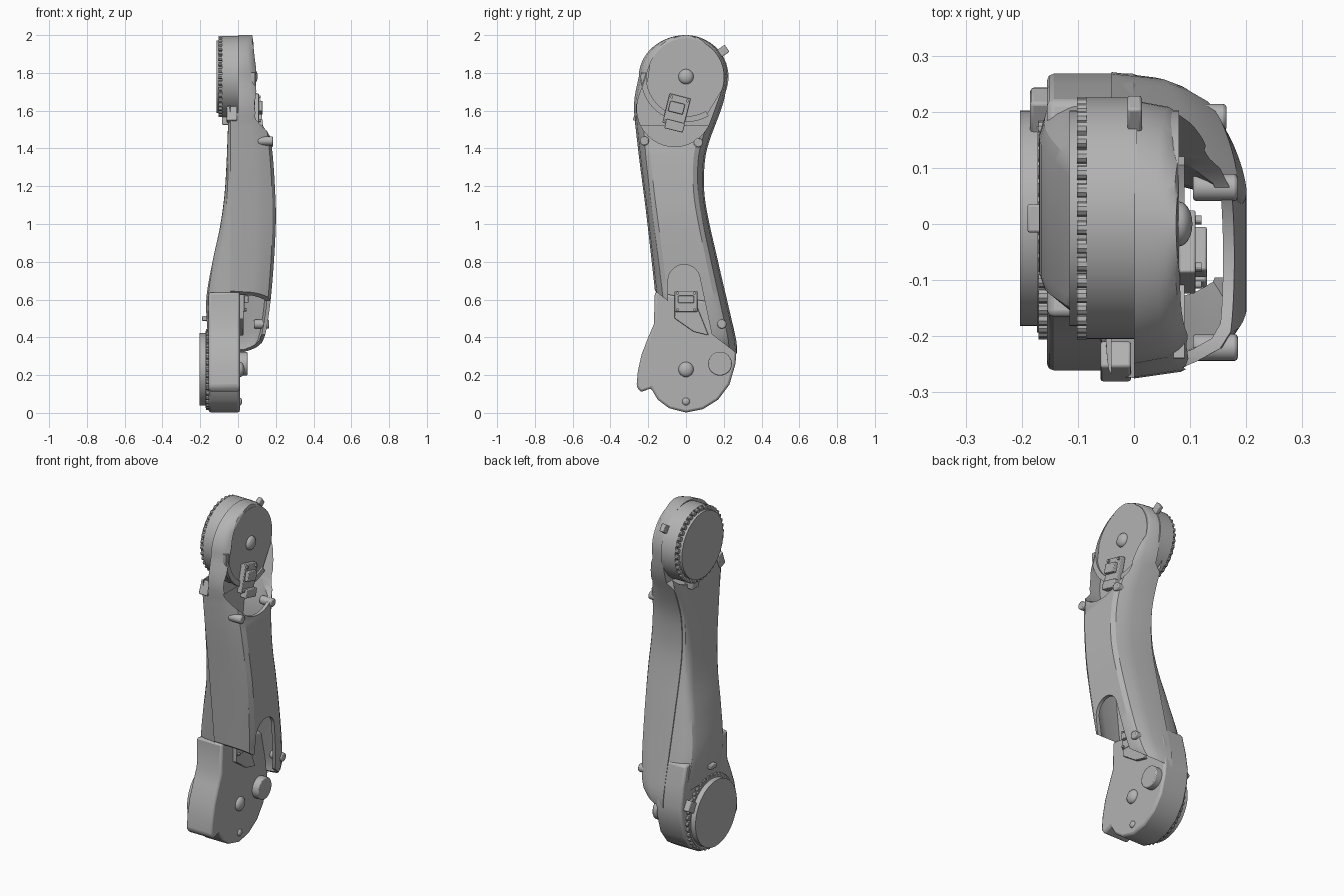
import bpy, bmesh, math
from mathutils import Vector
from mathutils.geometry import convex_hull_2d

old = bpy.data.objects.get("Cube")
if old:
    bpy.data.objects.remove(old, do_unlink=True)

grey = bpy.data.materials.new("machined_grey")
grey.use_nodes = True
grey.diffuse_color = (0.45, 0.45, 0.45, 1)
grey.node_tree.nodes["Principled BSDF"].inputs["Base Color"].default_value = grey.diffuse_color


def finish(name, bm, bevel=0.0):
    """Turn a bmesh into a shaded object with optional bevel."""
    bmesh.ops.recalc_face_normals(bm, faces=bm.faces)
    mesh = bpy.data.meshes.new(name)
    bm.to_mesh(mesh)
    bm.free()
    mesh.materials.append(grey)
    obj = bpy.data.objects.new(name, mesh)
    bpy.context.collection.objects.link(obj)
    if bevel:
        mod = obj.modifiers.new("bevel", 'BEVEL')
        mod.width = bevel
        mod.segments = 2
        mod.limit_method = 'ANGLE'
    smooth(obj)
    return obj


def activate(obj):
    bpy.ops.object.select_all(action='DESELECT')
    obj.select_set(True)
    bpy.context.view_layer.objects.active = obj


def smooth(obj):
    activate(obj)
    bpy.ops.object.shade_smooth_by_angle(angle=math.radians(30))


def bridge(bm, rings):
    """Skin a list of equal point rings and cap both ends."""
    loops = [[bm.verts.new(p) for p in ring] for ring in rings]
    count = len(loops[0])
    for low, high in zip(loops, loops[1:]):
        for i in range(count):
            j = (i + 1) % count
            bm.faces.new((low[i], low[j], high[j], high[i]))
    bm.faces.new(loops[0])
    bm.faces.new(loops[-1])


def prism(name, points, x0, x1, bevel=0.0):
    """Extrude a side outline of (y, z) points across x."""
    bm = bmesh.new()
    bridge(bm, [[(x, y, z) for y, z in points] for x in (x0, x1)])
    return finish(name, bm, bevel)


def circle(y, z, r, count=64):
    angles = [math.tau * i / count for i in range(count)]
    return [(y + r * math.cos(a), z + r * math.sin(a)) for a in angles]


def rect(y, z, w, h, turn=0):
    c, s = math.cos(math.radians(turn)), math.sin(math.radians(turn))
    corners = [(-w / 2, -h / 2), (w / 2, -h / 2), (w / 2, h / 2), (-w / 2, h / 2)]
    return [(y + a * c - b * s, z + a * s + b * c) for a, b in corners]


def hull(points):
    return [points[i] for i in convex_hull_2d([Vector(p) for p in points])]


def cut(obj, cutter):
    mod = obj.modifiers.new("cut", 'BOOLEAN')
    mod.operation = 'DIFFERENCE'
    mod.solver = 'EXACT'
    mod.object = cutter
    activate(obj)
    bpy.ops.object.modifier_move_to_index(modifier="cut", index=0)
    bpy.ops.object.modifier_apply(modifier="cut")
    bpy.data.objects.remove(cutter, do_unlink=True)


def curve(keys, z):
    """Smooth interpolation through (z, value) keys."""
    if z <= keys[0][0]:
        return keys[0][1]
    for i in range(len(keys) - 1):
        (z0, a), (z1, b) = keys[i], keys[i + 1]
        if z <= z1:
            before, after = keys[max(i - 1, 0)], keys[min(i + 2, len(keys) - 1)]
            m0 = (b - before[1]) / (z1 - before[0]) * (z1 - z0)
            m1 = (after[1] - a) / (after[0] - z0) * (z1 - z0)
            t = (z - z0) / (z1 - z0)
            return ((1 + 2 * t) * (1 - t) ** 2 * a + t * (1 - t) ** 2 * m0
                    + t * t * (3 - 2 * t) * b + t * t * (t - 1) * m1)
    return keys[-1][1]


# Edges of the arm along its height
HEAD, FOOT = (0.01, 1.78), (0.01, 0.23)
front_edge = [(0.3, -0.13), (0.65, -0.165), (1.05, -0.21), (1.45, -0.26), (1.64, -0.275), (1.78, -0.25)]
rear_edge = [(0.3, 0.268), (0.36, 0.27), (0.5, 0.24), (0.8, 0.17), (1.1, 0.105), (1.25, 0.095),
             (1.4, 0.112), (1.65, 0.2), (1.78, 0.22)]
outer_face = [(0.3, 0.06), (0.36, 0.12), (0.43, 0.148), (0.65, 0.178), (1.0, 0.2), (1.2, 0.195),
              (1.4, 0.18), (1.6, 0.15), (1.8, 0.108), (2.0, 0.075)]
inner_face = [(0.4, -0.16), (0.6, -0.168), (0.8, -0.135), (1.0, -0.093), (1.2, -0.068), (1.6, -0.05)]


def edges(z):
    s = math.sqrt(max(0, 1 - max(0, (z - HEAD[1]) / 0.22) ** 2))
    return curve(front_edge, z) * s, curve(rear_edge, z) * s


def loft(name, heights, base, face, inset=0.0):
    """Shell section with chamfered corners, swept up the arm."""
    rings = []
    for z in heights:
        y0, y1 = edges(z)
        y0, y1 = y0 + inset, y1 - inset
        x0, x1 = base(z), face(z)
        depth = x1 - x0
        half = [(0, 0), (0.55, 0.03), (0.75, 0.07), (0.93, 0.13), (1, 0.22)]
        side = [(x0 + depth * d, (y1 - y0) * k * 0.8) for d, k in half]
        rings.append([(x, y0 + k, z) for x, k in side] + [(x, y1 - k, z) for x, k in reversed(side)])
    bm = bmesh.new()
    bridge(bm, rings)
    return finish(name, bm)


def span(a, b, count):
    return [a + (b - a) * i / (count - 1) for i in range(count)]


# Outer cover: hollow, open at the head pocket and along its lower edge
heights = span(0.3, HEAD[1], 40) + [HEAD[1] + 0.2199 * math.sin(t) for t in span(0.1, math.pi / 2, 14)]
cover = loft("outer_cover", heights, lambda z: -0.04 if z < 1.57 else 0.0, lambda z: curve(outer_face, z))
cut(cover, loft("cavity", span(0.25, 1.52, 30), lambda z: -0.02,
                lambda z: curve(outer_face, z) - 0.02, 0.022))
pocket = hull(circle(0, 1.78, 0.202) + circle(-0.06, 1.61, 0.2))
cut(cover, prism("pocket", pocket, 0.02, 0.4))
cut(cover, prism("lower_edge", [(-0.4, 0.825), (0.4, 0.215), (0.4, 0), (-0.4, 0)], -0.1, 0.4))
arch = hull(circle(-0.01, 0.7, 0.085) + [(-0.095, 0.5), (0.14, 0.4), (0, 0.4)])
cut(cover, prism("arch", arch, 0.0, 0.4))
smooth(cover)

# Inner cover, cleared around the head drum
back = loft("inner_cover", span(0.42, 1.63, 36), lambda z: -0.04, lambda z: curve(inner_face, z), 0.006)
cut(back, prism("clearance", circle(*HEAD, 0.235), -0.5, 0.5))
smooth(back)

# Foot casting with its notched front lip
foot = [(-0.165, 0.64), (-0.17, 0.47), (-0.2, 0.4), (-0.235, 0.31), (-0.255, 0.22), (-0.262, 0.14),
        (-0.24, 0.11), (-0.185, 0.13), (-0.15, 0.07), (-0.09, 0.025), (0, 0.002), (0.09, 0.02),
        (0.17, 0.07), (0.23, 0.15), (0.262, 0.26), (0.268, 0.34), (0.25, 0.45), (0.22, 0.57)]
prism("foot_casting", foot, -0.155, 0.01, 0.012)

# Head: floor of the pocket, housing ring and sweeping arc rail
floor = []
for y, z in pocket:
    d = math.hypot(y, z - 1.78)
    k = min(1, 0.235 / d)
    floor.append((y * k, 1.78 + (z - 1.78) * k))
prism("head_floor", floor, 0.0, 0.08)
prism("head_housing", circle(*HEAD, 0.215), -0.085, 0.005)
arc = [math.radians(a) for a in span(175, 300, 24)]
rail = [(r * math.cos(a), 1.78 + r * math.sin(a)) for r, run in ((0.21, arc), (0.24, arc[::-1])) for a in run]
prism("arc_rail", rail, 0.07, 0.09)


def drum(name, centre, face, base, tooth):
    """Round joint face with a ring of small teeth."""
    prism(name + "_drum", circle(*centre, 0.192), face, base)
    prism(name + "_rim", circle(*centre, 0.203), face + 0.03, base)
    bm = bmesh.new()
    for y, z in circle(*centre, 0.203, 38):
        bridge(bm, [[(x, a, b) for a, b in circle(y, z, 0.013, 10)] for x in (tooth, tooth + 0.018)])
    finish(name + "_teeth", bm)


drum("head", HEAD, -0.115, -0.08, -0.102)
drum("foot", FOOT, -0.203, -0.15, -0.17)


def dome(name, y, z, x, r):
    """Shallow button facing outward."""
    bm = bmesh.new()
    bridge(bm, [[(x + r * 0.6 * math.sin(t), a, b) for a, b in circle(y, z, r * math.cos(t), 24)]
                for t in span(0, 1.5, 7)])
    finish(name, bm)


dome("head_hub", 0, 1.78, 0.08, 0.04)
dome("foot_hub", 0, 0.23, 0.01, 0.04)
dome("foot_screw", 0, 0.06, 0.01, 0.02)

# Cover screws and the round plug at the foot
for i, (y, z, x) in enumerate([(-0.22, 1.44, 0.165), (0.065, 1.43, 0.165), (0.19, 0.47, 0.145)]):
    prism(f"cover_screw_{i}", circle(y, z, 0.024, 24), x - 0.06, x + 0.02, 0.006)
prism("foot_plug", circle(0.18, 0.26, 0.063), 0, 0.05, 0.006)


def connector(name, y, z, w, h, x, turn):
    """Socket block with plug, cable ends and corner screws."""
    prism(name + "_block", rect(y, z, w, h, turn), x, x + 0.03, 0.004)
    prism(name + "_plug", rect(y, z + h * 0.1, w * 0.7, h * 0.35, turn), x, x + 0.05, 0.004)
    for i, (a, b) in enumerate(rect(y, z, w * 0.75, h * 0.8, turn)):
        prism(f"{name}_screw_{i}", circle(a, b, 0.008, 12), x, x + 0.04)


connector("head_connector", -0.05, 1.6, 0.115, 0.16, 0.08, -14)
connector("foot_connector", 0, 0.59, 0.12, 0.11, 0.005, 0)
prism("head_plug_end", rect(-0.06, 1.52, 0.1, 0.05, -14), 0.09, 0.13, 0.005)
prism("foot_bracket", [(-0.06, 0.56), (0.06, 0.56), (0.12, 0.41), (0.04, 0.43), (-0.06, 0.5)], 0, 0.03, 0.004)

# Small lugs and clips around the joints
prism("head_lug", rect(0.195, 1.915, 0.055, 0.045, 35), -0.012, 0.014, 0.005)
prism("head_front_clip", rect(-0.245, 1.58, 0.05, 0.08, -20), -0.06, -0.005, 0.005)
prism("head_drum_clip", rect(0.03, 1.56, 0.06, 0.07), -0.085, -0.03, 0.006)
prism("foot_drum_clip", rect(0.2, 0.33, 0.07, 0.06, 30), -0.185, -0.14, 0.006)
prism("foot_upper_tab", rect(0.01, 0.5, 0.05, 0.025), -0.19, -0.15, 0.004)
